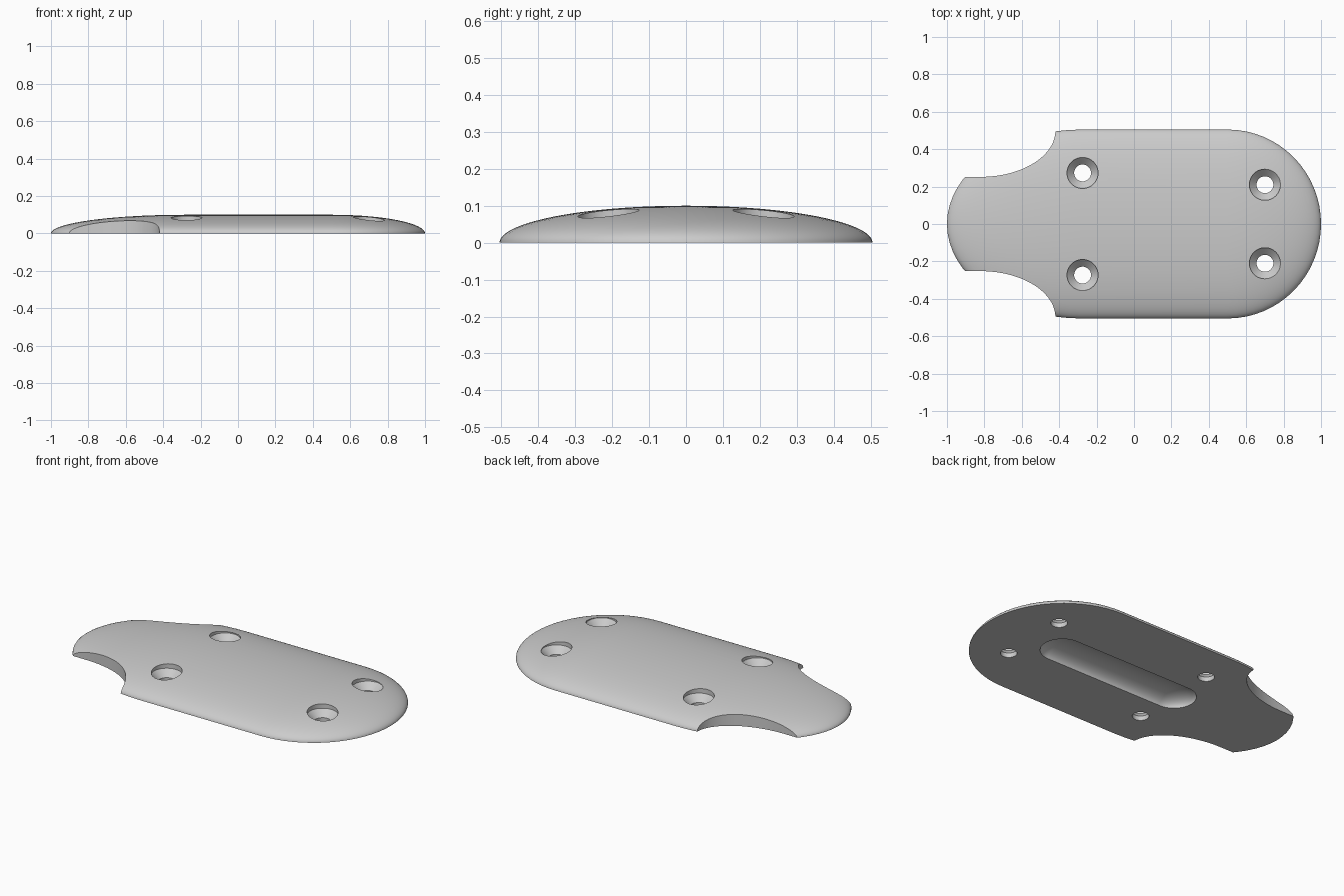
import bpy, bmesh
from math import sin, cos, pi, radians

if "Cube" in bpy.data.objects:
    bpy.data.objects.remove(bpy.data.objects["Cube"], do_unlink=True)

grey = bpy.data.materials.new("light_grey")
grey.use_nodes = True
grey.diffuse_color = (0.6, 0.6, 0.6, 1)
grey.node_tree.nodes["Principled BSDF"].inputs["Base Color"].default_value = (0.6, 0.6, 0.6, 1)

REAR, FRONT = -0.28, 0.5        # ends of the straight middle section


def finish(name, bm):
    bmesh.ops.remove_doubles(bm, verts=bm.verts, dist=1e-5)
    bmesh.ops.recalc_face_normals(bm, faces=bm.faces)
    mesh = bpy.data.meshes.new(name)
    bm.to_mesh(mesh)
    bm.free()
    mesh.materials.append(grey)
    obj = bpy.data.objects.new(name, mesh)
    bpy.context.collection.objects.link(obj)
    return obj


def bridge(bm, rings):
    for low, high in zip(rings, rings[1:]):
        n = len(low)
        for i in range(n):
            j = (i + 1) % n
            bm.faces.new((low[i], low[j], high[j], high[i]))


def pill(name, rear_len, front_len, half_width, height, start, steps, half=32):
    """Stretched ellipsoid; start is the lowest latitude (0 gives a flat base)."""
    bm = bmesh.new()
    rings = []
    for k in range(steps + 1):
        lat = start + (pi / 2 - start) * k / steps
        ring = []
        for centre, length, turn in ((FRONT, front_len, -pi / 2), (REAR, rear_len, pi / 2)):
            for i in range(half + 1):
                a = turn + pi * i / half
                ring.append(bm.verts.new((centre + length * cos(lat) * cos(a),
                                          half_width * cos(lat) * sin(a),
                                          height * sin(lat))))
        rings.append(ring)
    bridge(bm, rings)
    if start == 0:
        bm.faces.new(rings[0])
    return finish(name, bm)


def screw_hole(x, y, segments=48):
    """Through hole with a conical seat and a straight counterbore."""
    bm = bmesh.new()
    rings = []
    for r, z in ((0.045, -0.05), (0.045, 0.027), (0.083, 0.065), (0.083, 0.2)):
        rings.append([bm.verts.new((x + r * cos(2 * pi * i / segments),
                                    y + r * sin(2 * pi * i / segments), z))
                      for i in range(segments)])
    bridge(bm, rings)
    bm.faces.new(rings[0])
    bm.faces.new(rings[-1])
    return finish("screw_hole_cutter", bm)


def side_notch(side, steps=24):
    """Quarter-ellipse bite out of one rear corner."""
    outline = [(-1.2, 0.7), (-1.2, 0.252)]
    for i in range(steps + 1):
        a = pi / 2 * i / steps
        outline.append((-0.82 + 0.4 * sin(a), 0.5 - 0.248 * cos(a)))
    outline.append((-0.42, 0.7))
    bm = bmesh.new()
    rings = [[bm.verts.new((x, side * y, z)) for x, y in outline] for z in (-0.1, 0.2)]
    bridge(bm, rings)
    bm.faces.new(rings[0])
    bm.faces.new(rings[1])
    return finish("side_notch_cutter", bm)


# Domed plate
plate = pill("domed_plate", 0.72, 0.5, 0.505, 0.1, 0, 24)

# Cutters: underside groove, rear notches, four screw holes
cutters = [pill("groove_cutter", 0.12, 0.12, 0.12, 0.06, -pi / 2, 32)]
for side in (-1, 1):
    cutters.append(side_notch(side))
    cutters.append(screw_hole(-0.275, 0.273 * side))
    cutters.append(screw_hole(0.7, 0.21 * side))

bpy.ops.object.select_all(action="DESELECT")
plate.select_set(True)
bpy.context.view_layer.objects.active = plate
for cutter in cutters:
    cutter.hide_render = True
    mod = plate.modifiers.new("cut", "BOOLEAN")
    mod.operation = "DIFFERENCE"
    mod.solver = "EXACT"
    mod.object = cutter
    bpy.ops.object.modifier_apply(modifier=mod.name)
    bpy.data.objects.remove(cutter, do_unlink=True)

bpy.ops.object.shade_smooth_by_angle(angle=radians(30))
